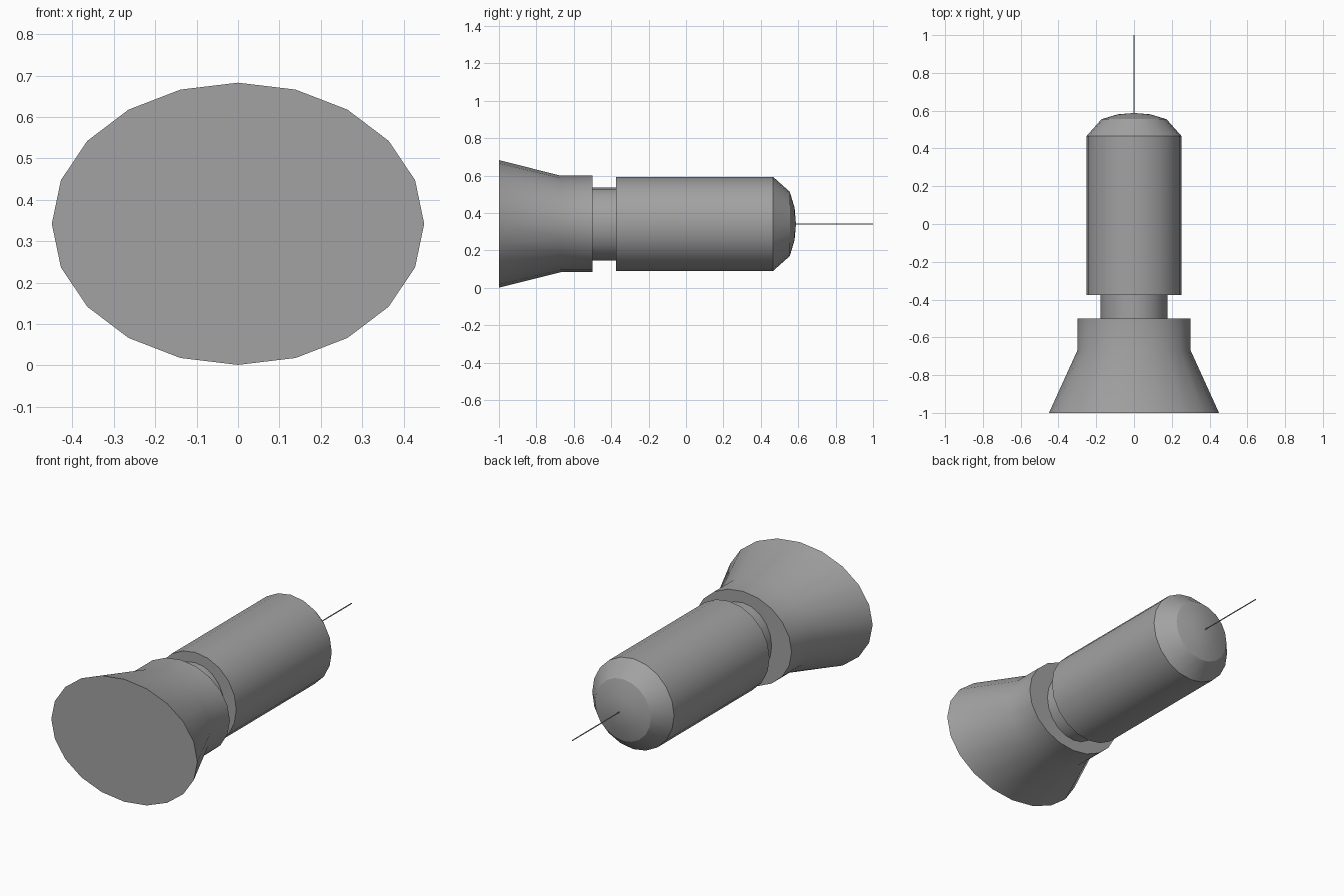
import bpy, bmesh, math

SIDES = 20
AXIS_Z = 0.342

cube = bpy.data.objects.get("Cube")
if cube:
    bpy.data.objects.remove(cube)

grey = bpy.data.materials.new("mid grey")
grey.use_nodes = True
colour = (0.36, 0.36, 0.36, 1)
grey.diffuse_color = colour
grey.node_tree.nodes["Principled BSDF"].inputs["Base Color"].default_value = colour


def loft(name, rings, sides=SIDES):
    """Closed solid along y; each ring is (y, x radius, z radius), zero radius is a tip."""
    bm = bmesh.new()
    loops = []
    for y, rx, rz in rings:
        count = sides if rx > 0 else 1
        loops.append([bm.verts.new((rx * math.sin(math.tau * i / sides), y,
                                    AXIS_Z + rz * math.cos(math.tau * i / sides)))
                      for i in range(count)])
    for a, b in zip(loops, loops[1:]):
        for i in range(sides):
            j = (i + 1) % sides
            if len(b) == 1:
                bm.faces.new((a[i], a[j], b[0]))
            else:
                bm.faces.new((a[i], a[j], b[j], b[i]))
    for end in (loops[0], loops[-1]):
        if len(end) > 1:
            bm.faces.new(end)
    bmesh.ops.recalc_face_normals(bm, faces=bm.faces)
    mesh = bpy.data.meshes.new(name)
    bm.to_mesh(mesh)
    bm.free()
    mesh.materials.append(grey)
    obj = bpy.data.objects.new(name, mesh)
    bpy.context.collection.objects.link(obj)
    bpy.ops.object.select_all(action="DESELECT")
    obj.select_set(True)
    bpy.context.view_layer.objects.active = obj
    bpy.ops.object.shade_smooth_by_angle(angle=math.radians(30))
    return obj


# Flared oval nozzle with a straight collar
loft("nozzle", [(-1, 0.45, 0.341), (-0.67, 0.30, 0.258), (-0.5, 0.30, 0.258)])

# Narrow neck between nozzle and body
loft("neck", [(-0.51, 0.178, 0.195), (-0.36, 0.178, 0.195)])

# Cylindrical body with a rounded nose
R, START, HEIGHT = 0.252, 0.465, 0.123
nose = [(START + HEIGHT * math.sin(math.radians(a)),
         R * math.cos(math.radians(a)), R * math.cos(math.radians(a)))
        for a in (0, 47, 70)]
loft("body", [(-0.375, R, R)] + nose + [(START + HEIGHT, 0, 0)])

# Thin needle at the tip
loft("needle", [(0.57, 0.003, 0.003), (1, 0.003, 0.003)], 8)
